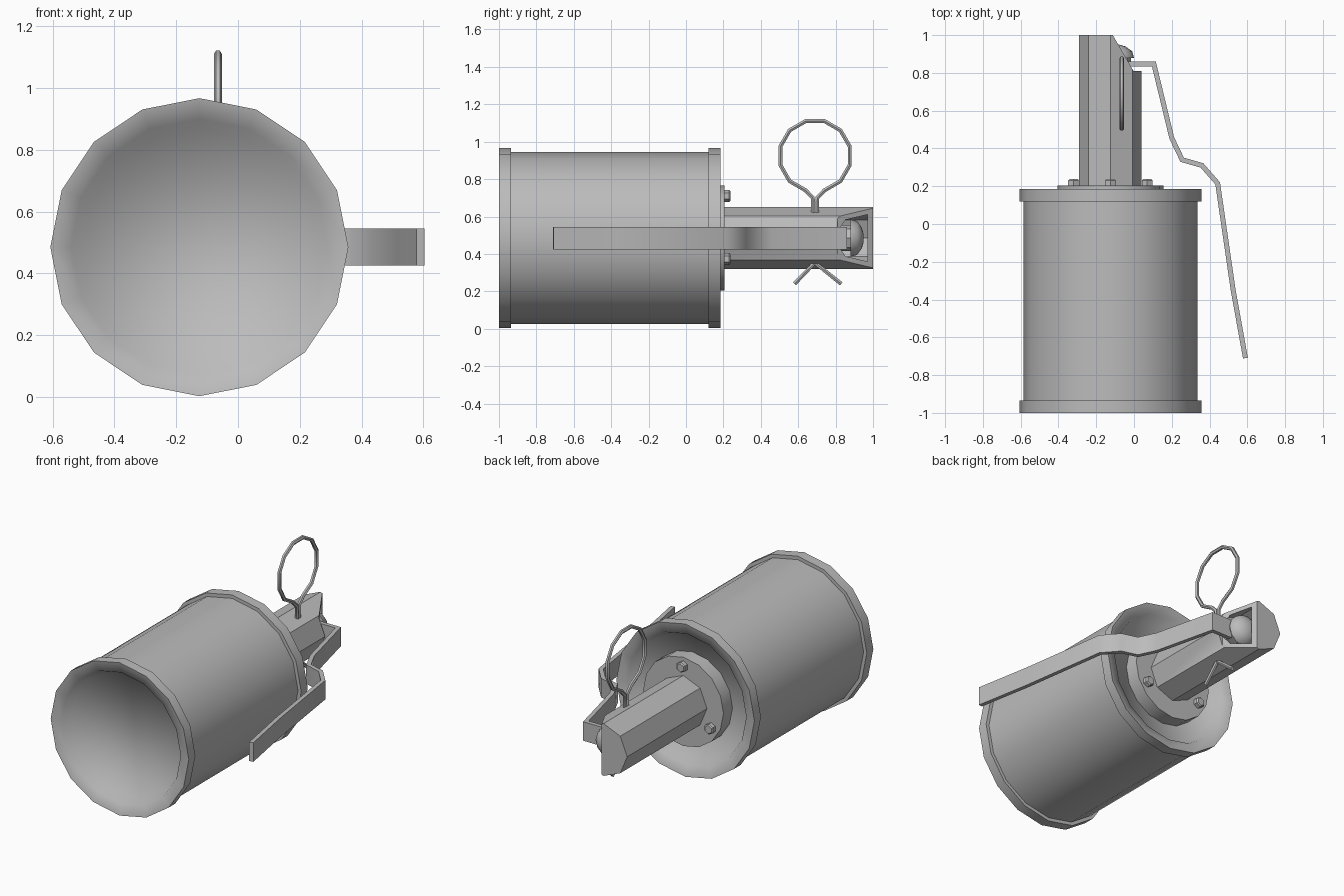
import bpy, bmesh, math
from mathutils import Vector

if "Cube" in bpy.data.objects:
    bpy.data.objects.remove(bpy.data.objects["Cube"], do_unlink=True)

AX, AZ = -0.125, 0.485  # main axis of the canister, running along y

steel = bpy.data.materials.new("grey steel")
steel.use_nodes = True
steel.diffuse_color = (0.5, 0.5, 0.5, 1)
steel.node_tree.nodes["Principled BSDF"].inputs["Base Color"].default_value = (0.5, 0.5, 0.5, 1)


def finish(name, bm, angle=None):
    """Turn a bmesh into a named object."""
    bmesh.ops.recalc_face_normals(bm, faces=bm.faces)
    mesh = bpy.data.meshes.new(name)
    bm.to_mesh(mesh)
    bm.free()
    mesh.materials.append(steel)
    obj = bpy.data.objects.new(name, mesh)
    bpy.context.collection.objects.link(obj)
    if angle:
        smooth(obj, angle)
    return obj


def activate(obj):
    bpy.ops.object.select_all(action="DESELECT")
    obj.select_set(True)
    bpy.context.view_layer.objects.active = obj


def smooth(obj, angle):
    activate(obj)
    bpy.ops.object.shade_smooth_by_angle(angle=math.radians(angle))


def lathe(name, profile, sides=16, x=AX, z=AZ, angle=40):
    """Spin (radius, y) points about a y-axis line and cap both ends."""
    bm = bmesh.new()
    rings = [[bm.verts.new((x + r * math.sin(k * math.tau / sides), y,
                            z + r * math.cos(k * math.tau / sides)))
              for k in range(sides)] for r, y in profile]
    for a, b in zip(rings, rings[1:]):
        for k in range(sides):
            n = (k + 1) % sides
            bm.faces.new((a[k], a[n], b[n], b[k]))
    bm.faces.new(rings[0])
    bm.faces.new(rings[-1])
    return finish(name, bm, angle)


def prism(name, outline, z0, z1):
    """Extrude an (x, y) outline upward."""
    bm = bmesh.new()
    face = bm.faces.new([bm.verts.new((x, y, z0)) for x, y in outline])
    top = bmesh.ops.extrude_face_region(bm, geom=[face])["geom"]
    bmesh.ops.translate(bm, vec=(0, 0, z1 - z0),
                        verts=[v for v in top if isinstance(v, bmesh.types.BMVert)])
    return finish(name, bm)


def wire(name, path, radius):
    """Round wire through a straight-line path."""
    curve = bpy.data.curves.new(name, "CURVE")
    curve.dimensions = "3D"
    curve.bevel_depth = radius
    curve.bevel_resolution = 1
    curve.use_fill_caps = True
    spline = curve.splines.new("POLY")
    spline.points.add(len(path) - 1)
    for point, co in zip(spline.points, path):
        point.co = (*co, 1)
    obj = bpy.data.objects.new(name, curve)
    bpy.context.collection.objects.link(obj)
    curve.materials.append(steel)
    activate(obj)
    bpy.ops.object.convert(target="MESH")
    smooth(bpy.context.object, 50)


# Canister with a rolled rim and a recessed face at each end
lathe("canister", [(0.385, -0.93), (0.415, -0.985), (0.482, -1), (0.482, -0.935), (0.46, -0.935),
                   (0.46, 0.12), (0.482, 0.12), (0.482, 0.185), (0.415, 0.17), (0.385, 0.115)],
      angle=75)

# Mounting flange and its three bolts
lathe("flange", [(0.28, 0.1), (0.28, 0.205)])
for i in range(3):
    a = i * math.tau / 3
    lathe("flange_bolt", [(0.033, 0.19), (0.033, 0.23), (0.026, 0.237)],
          sides=6, x=AX + 0.225 * math.sin(a), z=AZ + 0.225 * math.cos(a), angle=20)

# Eight-sided fuze tube with a hollow end, cut open on the lever side
tube = lathe("fuze_tube", [(0.165, 0.2), (0.165, 1)], sides=8)
cavity = lathe("cavity_cutter", [(0.138, 0.81), (0.138, 0.97)], sides=8)
mouth = prism("mouth_cutter", [(-0.112, 1.01), (-0.112, 1), (-0.003, 0.811), (0.1, 0.811), (0.1, 1.01)],
              0.2, 0.8)
for cutter in (cavity, mouth):
    activate(tube)
    mod = tube.modifiers.new("cut", "BOOLEAN")
    mod.operation = "DIFFERENCE"
    mod.solver = "EXACT"
    mod.object = cutter
    bpy.ops.object.modifier_apply(modifier=mod.name)
    bpy.data.objects.remove(cutter, do_unlink=True)
smooth(tube, 50)

# Striker inside the tube mouth
lathe("striker_stem", [(0.07, 0.8), (0.07, 0.885)], sides=8, x=-0.085)
lathe("striker_head", [(0.1, 0.88), (0.09, 0.915), (0.055, 0.94), (0.02, 0.95)],
      sides=12, x=-0.1, angle=50)

# Safety lever: a bent strip of even thickness
path = [Vector(p) for p in [(-0.03, 0.848), (0.105, 0.848), (0.2, 0.455), (0.255, 0.34),
                            (0.36, 0.31), (0.443, 0.215), (0.525, -0.35), (0.59, -0.71)]]
left, right = [], []
for i, p in enumerate(path):
    d0 = (p - path[max(i - 1, 0)]).normalized() if i else (path[1] - p).normalized()
    d1 = (path[i + 1] - p).normalized() if i < len(path) - 1 else d0
    d = (d0 + d1).normalized()
    off = Vector((-d.y, d.x)) * 0.013 / max(d.dot(d0), 0.5)
    left.append(p + off)
    right.append(p - off)
bm = bmesh.new()
rows = [[bm.verts.new((q.x, q.y, z)) for q, z in
         ((l, 0.425), (r, 0.425), (r, 0.545), (l, 0.545))] for l, r in zip(left, right)]
for a, b in zip(rows, rows[1:]):
    for k in range(4):
        bm.faces.new((a[k], a[(k + 1) % 4], b[(k + 1) % 4], b[k]))
bm.faces.new(rows[0])
bm.faces.new(rows[-1])
finish("safety_lever", bm, 60)

# Pull ring whose two ends run through the tube and splay below it
PX, PY, RZ, RR = -0.065, 0.69, 0.925, 0.192
ring = [(PX, PY + RR * math.sin(a), RZ - RR * math.cos(a))
        for a in (math.radians(15 + 30 * k) for k in range(12))]
ends = [[(PX, PY + s * dy + shift, z) for dy, shift, z in
         ((0.012, 0, 0.7), (0.009, 0, 0.6), (0.009, 0, 0.345), (0.125, 0.015, 0.24))]
        for s in (1, -1)]
wire("pull_ring", ends[0][::-1] + ring + ends[1], 0.0125)
